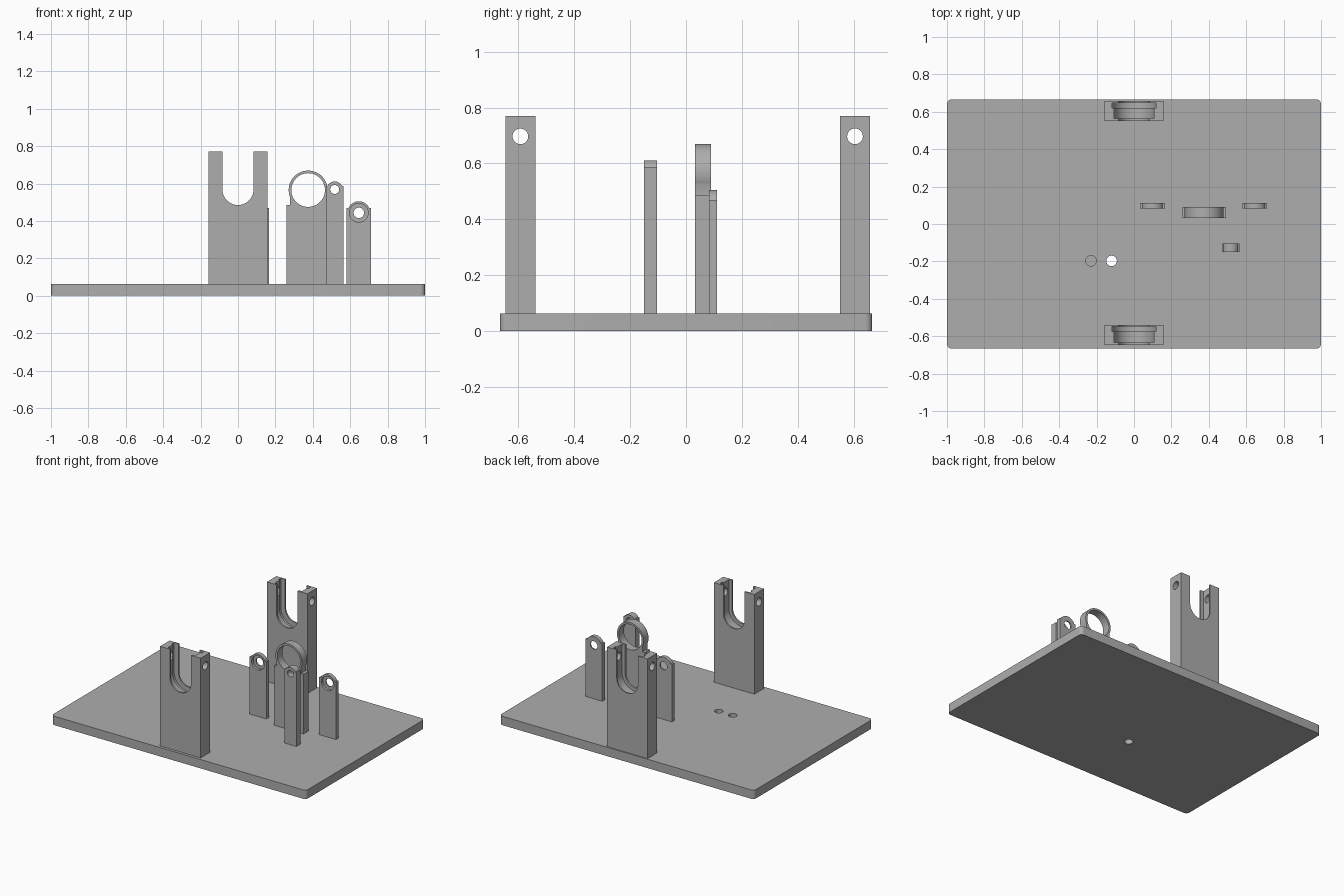
import bpy
import bmesh
from math import pi, cos, sin, asin

cube = bpy.data.objects.get("Cube")
if cube:
    bpy.data.objects.remove(cube, do_unlink=True)

grey = bpy.data.materials.new("plain grey")
grey.use_nodes = True
grey.diffuse_color = (0.42, 0.42, 0.42, 1)
grey.node_tree.nodes["Principled BSDF"].inputs["Base Color"].default_value = grey.diffuse_color

BASE = 0.063   # top of the base plate


def arc(cx, cz, r, start, end, n=40):
    return [(cx + r * cos(start + (end - start) * i / n),
             cz + r * sin(start + (end - start) * i / n)) for i in range(n + 1)]


def prism(name, outline, lo, hi, axis="y"):
    """Extrude a 2D outline along one axis between lo and hi."""
    place = {"x": lambda a, b, d: (d, a, b),
             "y": lambda a, b, d: (a, d, b),
             "z": lambda a, b, d: (a, b, d)}[axis]
    bm = bmesh.new()
    rings = [[bm.verts.new(place(a, b, d)) for a, b in outline] for d in (lo, hi)]
    bm.faces.new(rings[0])
    bm.faces.new(rings[1])
    n = len(outline)
    for i in range(n):
        j = (i + 1) % n
        bm.faces.new((rings[0][i], rings[0][j], rings[1][j], rings[1][i]))
    bmesh.ops.recalc_face_normals(bm, faces=bm.faces)
    mesh = bpy.data.meshes.new(name)
    bm.to_mesh(mesh)
    bm.free()
    mesh.materials.append(grey)
    obj = bpy.data.objects.new(name, mesh)
    bpy.context.collection.objects.link(obj)
    return obj


def bore(a, b, r, lo, hi, axis="y"):
    return prism("cutter", arc(a, b, r, 0, 2 * pi, 48)[:-1], lo, hi, axis)


def finish(obj, cutters):
    """Cut the openings, bake the result and shade it."""
    for c in cutters:
        c.hide_render = True
        mod = obj.modifiers.new("cut", "BOOLEAN")
        mod.operation, mod.solver, mod.object = "DIFFERENCE", "EXACT", c
    bpy.context.view_layer.update()
    graph = bpy.context.evaluated_depsgraph_get()
    mesh = bpy.data.meshes.new_from_object(obj.evaluated_get(graph))
    obj.modifiers.clear()
    obj.data = mesh
    for c in cutters:
        bpy.data.objects.remove(c, do_unlink=True)
    bpy.ops.object.select_all(action="DESELECT")
    obj.select_set(True)
    bpy.context.view_layer.objects.active = obj
    bpy.ops.object.shade_smooth_by_angle(angle=pi / 6)


def slot(r, top):
    """U-shaped opening, from upper right down round to upper left."""
    return [(r, top)] + arc(0, 0.568, r, 0, -pi) + [(-r, top)]


def round_top(x, half, shoulder, cz, r):
    """Upright strip with a round head rising from its shoulders."""
    t = asin((shoulder - cz) / r)
    return ([(x - half, BASE), (x + half, BASE), (x + half, shoulder)]
            + arc(x, cz, r, t, pi - t) + [(x - half, shoulder)])


# Base plate with rounded corners, one through hole and one blind hole
corners = []
for i, (sx, sy) in enumerate(((1, 1), (-1, 1), (-1, -1), (1, -1))):
    corners += arc(sx * 0.975, sy * 0.641, 0.025, i * pi / 2, (i + 1) * pi / 2, 8)
base = prism("base_plate", corners, 0, BASE, "z")
finish(base, [bore(-0.12, -0.197, 0.028, -0.1, 0.1, "z"),
              bore(-0.23, -0.197, 0.028, 0.03, 0.1, "z")])

# Tall slotted supports with stepped bearing grooves and a cross pin hole
for name, y in (("front_support", -0.646), ("back_support", 0.551)):
    top, half = 0.77, 0.159
    outline = ([(-half, BASE), (half, BASE), (half, top)] + slot(0.083, top)
               + [(-half, top)])
    post = prism(name, outline, y, y + 0.107)
    finish(post, [prism("cutter", slot(0.107, 0.9), y + 0.0135, y + 0.072),
                  prism("cutter", slot(0.118, 0.9), y + 0.070, y + 0.097),
                  bore(y + 0.0535, 0.697, 0.028, -0.3, 0.3, "x")])

# Pair of short posts with a counterbored hole
for name, x in (("right_short_post", 0.099), ("left_short_post", 0.646)):
    post = prism(name, round_top(x, 0.066, 0.47, 0.445, 0.06), 0.082, 0.111)
    finish(post, [bore(x, 0.443, 0.028, 0, 0.2), bore(x, 0.443, 0.05, 0, 0.101)])

# Slim post with a pin hole
slim = prism("slim_post", round_top(0.517, 0.047, 0.588, 0.568, 0.043), -0.15, -0.103)
finish(slim, [bore(0.517, 0.568, 0.024, -0.3, 0)])

# Ring holder: wide foot, narrower neck and a thin ring on top
x, cz, r = 0.375, 0.565, 0.104
dip = asin((0.525 - cz) / r)
neck = r * cos(dip)
outline = ([(x - 0.117, BASE), (x + 0.117, BASE), (x + 0.117, 0.486), (x + neck, 0.486)]
           + arc(x, cz, r, dip, pi - dip, 56)
           + [(x - neck, 0.486), (x - 0.117, 0.486)])
ring = prism("ring_holder", outline, 0.033, 0.09)
finish(ring, [bore(x, cz, 0.09, -0.1, 0.2)])
